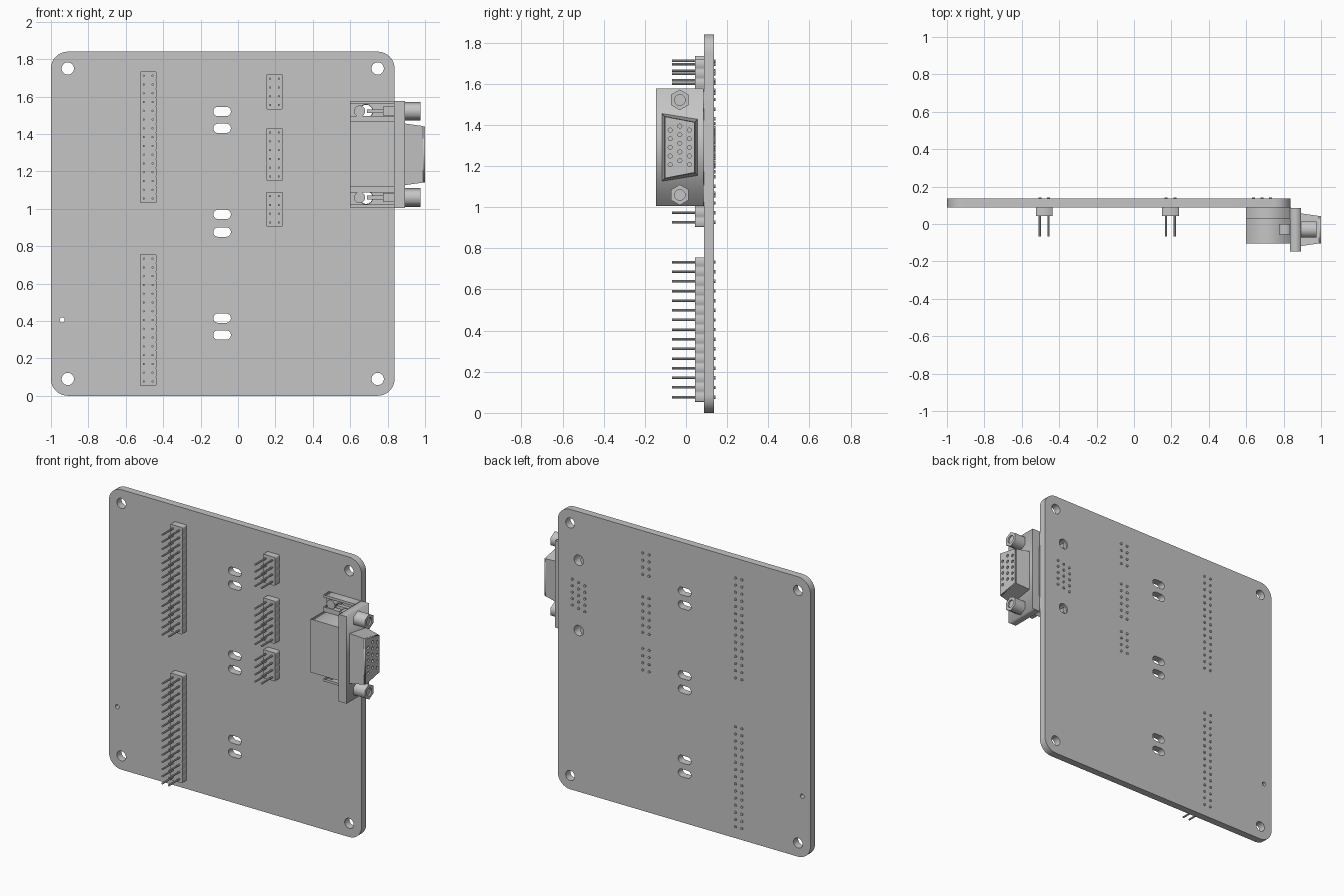
import bpy, bmesh, math
from mathutils import Matrix

cube = bpy.data.objects.get("Cube")
if cube:
    bpy.data.objects.remove(cube, do_unlink=True)

# One light grey for every part
GREY = bpy.data.materials.new("light grey")
GREY.use_nodes = True
GREY.diffuse_color = (0.56, 0.56, 0.56, 1)
GREY.node_tree.nodes["Principled BSDF"].inputs["Base Color"].default_value = GREY.diffuse_color

# Local (u, v, w) of a plate to the world: seen along y (u=x, v=z) or along x (u=y, v=z)
AXES = {
    "y": Matrix(((1, 0, 0), (0, 0, -1), (0, 1, 0))),
    "x": Matrix(((0, 0, 1), (1, 0, 0), (0, 1, 0))),
}


def finish(name, mesh, smooth=False):
    mesh.materials.clear()
    mesh.materials.append(GREY)
    obj = bpy.data.objects.new(name, mesh)
    bpy.context.collection.objects.link(obj)
    if smooth:
        bpy.ops.object.select_all(action="DESELECT")
        obj.select_set(True)
        bpy.context.view_layer.objects.active = obj
        bpy.ops.object.shade_smooth_by_angle(angle=math.radians(35))


def arc(u, v, r, start=0, sweep=360, n=24):
    count = n if sweep == 360 else n + 1
    return [(u + r * math.cos(math.radians(start + sweep * i / n)),
             v + r * math.sin(math.radians(start + sweep * i / n))) for i in range(count)]


def slot(u, v, half, r):
    return arc(u + half - r, v, r, -90, 180, 10) + arc(u - half + r, v, r, 90, 180, 10)


def rect(u0, u1, v0, v1):
    return [(u0, v0), (u1, v0), (u1, v1), (u0, v1)]


def plate(name, loops, axis, a, b, smooth=False):
    """Extrude an outline, with further loops as holes, from a to b along an axis."""
    curve = bpy.data.curves.new(name, "CURVE")
    curve.dimensions = "2D"
    curve.fill_mode = "BOTH"
    curve.extrude = (b - a) / 2
    for loop in loops:
        s = curve.splines.new("POLY")
        s.points.add(len(loop) - 1)
        for p, (u, v) in zip(s.points, loop):
            p.co = (u, v, 0, 1)
        s.use_cyclic_u = True
    temp = bpy.data.objects.new(name, curve)
    mesh = bpy.data.meshes.new_from_object(temp)
    bpy.data.objects.remove(temp)
    bpy.data.curves.remove(curve)
    mesh.transform(AXES[axis].to_4x4())
    middle = (a + b) / 2
    mesh.transform(Matrix.Translation((middle, 0, 0) if axis == "x" else (0, middle, 0)))
    bm = bmesh.new()
    bm.from_mesh(mesh)
    bmesh.ops.remove_doubles(bm, verts=bm.verts, dist=1e-5)
    bmesh.ops.recalc_face_normals(bm, faces=bm.faces)
    bm.to_mesh(mesh)
    bm.free()
    finish(name, mesh, smooth)


def box(name, x, y, z):
    plate(name, [rect(*x, *z)], "y", *y)


def rods(name, places, pieces, sides=8):
    """Round rods along y at each (x, z); pieces are (y start, y end, radius)."""
    bm = bmesh.new()
    turn = Matrix.Rotation(math.pi / 2, 4, "X")
    for x, z in places:
        for a, b, r in pieces:
            spot = Matrix.Translation((x, (a + b) / 2, z)) @ turn
            bmesh.ops.create_cone(bm, cap_ends=True, segments=sides, radius1=r, radius2=r,
                                  depth=b - a, matrix=spot)
    mesh = bpy.data.meshes.new(name)
    bm.to_mesh(mesh)
    bm.free()
    finish(name, mesh, sides > 8)


# Circuit board with rounded corners, screw holes and cable slots
BACK, FRONT = 0.136, 0.088
W, E, TOP, R = -1.0, 0.837, 1.84, 0.09
outline = (arc(E - R, R, R, -90, 90, 8) + arc(E - R, TOP - R, R, 0, 90, 8)
           + arc(W + R, TOP - R, R, 90, 90, 8) + arc(W + R, R, R, 180, 90, 8))
LOCK_X, LOCK_Z = 0.685, (1.06, 1.522)
holes = [arc(x, z, 0.033) for x in (W + R, E - R) for z in (R, TOP - R)]
holes += [arc(-0.94, 0.405, 0.014, n=12)]
holes += [arc(LOCK_X, z, 0.034) for z in LOCK_Z]
holes += [slot(-0.085, z, 0.047, 0.025) for z in (1.52, 1.43, 0.97, 0.875, 0.415, 0.325)]
plate("circuit_board", [outline] + holes, "y", FRONT, BACK, True)

# Double-row pin headers
PITCH, CUT = 0.0469, 0.006


def header(name, x, middle, rows):
    low = middle - rows * PITCH / 2
    right = []
    for i in range(rows):
        z0, z1 = low + i * PITCH, low + (i + 1) * PITCH
        right += [(0.041, z0 + 0.0005), (0.045, z0 + CUT), (0.045, z1 - CUT)]
    right.append((0.041, low + rows * PITCH))
    shape = [(x + u, z) for u, z in right] + [(x - u, z) for u, z in reversed(right)]
    plate(name + "_body", [shape], "y", 0.043, FRONT)
    spots = [(x + s * PITCH / 2, low + (i + 0.5) * PITCH) for i in range(rows) for s in (-1, 1)]
    rods(name + "_pins", spots, [(-0.068, 0.06, 0.006), (0.12, 0.143, 0.008)])


header("upper_long_header", -0.48, 1.383, 15)
header("lower_long_header", -0.48, 0.405, 15)
header("upper_short_header", 0.195, 1.625, 4)
header("middle_short_header", 0.195, 1.29, 6)
header("lower_short_header", 0.195, 0.997, 4)

# Side connector: block, flange and solder pins
MID = 1.291
Y_MID = -0.03
box("connector_block", (0.6, 0.84), (-0.103, FRONT), (MID - 0.175, MID + 0.175))
box("connector_flange", (0.835, 0.893), (-0.147, 0.086), (MID - 0.286, MID + 0.286))
spots = [(LOCK_X + c * 0.046, MID + 0.01 * c + (i - 2) * 0.0425)
         for c in (-1, 0, 1) for i in range(5)]
rods("connector_solder_pins", spots, [(0.08, 0.143, 0.008)])

# Brackets, board locks and screw nuts, above and below the block
for side, lock_z, word in ((-1, LOCK_Z[0], "lower"), (1, LOCK_Z[1], "upper")):
    inner, outer = sorted((MID + side * 0.17, MID + side * 0.284))
    plate(word + "_bracket_floor",
          [rect(0.6, 0.837, inner, outer), arc(LOCK_X, lock_z, 0.036)], "y", 0.062, FRONT)
    for where, width in ((0.276, 0.016), (0.19, 0.03)):
        z = MID + side * where
        box(word + "_bracket_wall", (0.6, 0.837), (0.03, 0.065), (z - width / 2, z + width / 2))
    rods(word + "_board_lock", [(LOCK_X - 0.035, lock_z)], [(0.035, 0.125, 0.03)], 20)
    box(word + "_lock_strip", (0.69, 0.78), (0.03, 0.055), (lock_z - 0.01, lock_z + 0.01))
    box(word + "_inner_nut", (0.775, 0.84), (-0.055, 0.0), (lock_z - 0.024, lock_z + 0.024))
    plate(word + "_screw_nut", [arc(Y_MID, lock_z, 0.05, 30, n=6),
                                arc(Y_MID, lock_z, 0.026, n=16)], "x", 0.89, 0.975)
    plate(word + "_nut_core", [arc(Y_MID, lock_z, 0.026, n=16)], "x", 0.89, 0.965)


# Tapered D-shaped shell
def d_shape(grow):
    return [(-0.103 - grow, MID - 0.15 - grow), (0.042 + grow, MID - 0.122 - grow),
            (0.042 + grow, MID + 0.122 + grow), (-0.103 - grow, MID + 0.15 + grow)]


bm = bmesh.new()
rings = [[bm.verts.new((x, y, z)) for y, z in d_shape(g)] for x, g in ((0.89, 0.015), (0.99, 0.001))]
for ring in rings:
    bm.faces.new(ring)
for i in range(4):
    j = (i + 1) % 4
    bm.faces.new((rings[0][i], rings[0][j], rings[1][j], rings[1][i]))
bmesh.ops.recalc_face_normals(bm, faces=bm.faces)
shell = bpy.data.meshes.new("connector_shell")
bm.to_mesh(shell)
bm.free()
finish("connector_shell", shell)

# Socket face with three columns of contact holes
sockets = [arc(Y_MID + c * 0.047, MID + (0.0 if c else 0.02) + (i - 2) * 0.042, 0.010, n=10)
           for c in (-1, 0, 1) for i in range(5)]
plate("socket_face", [d_shape(0)] + sockets, "x", 0.989, 1.0)
